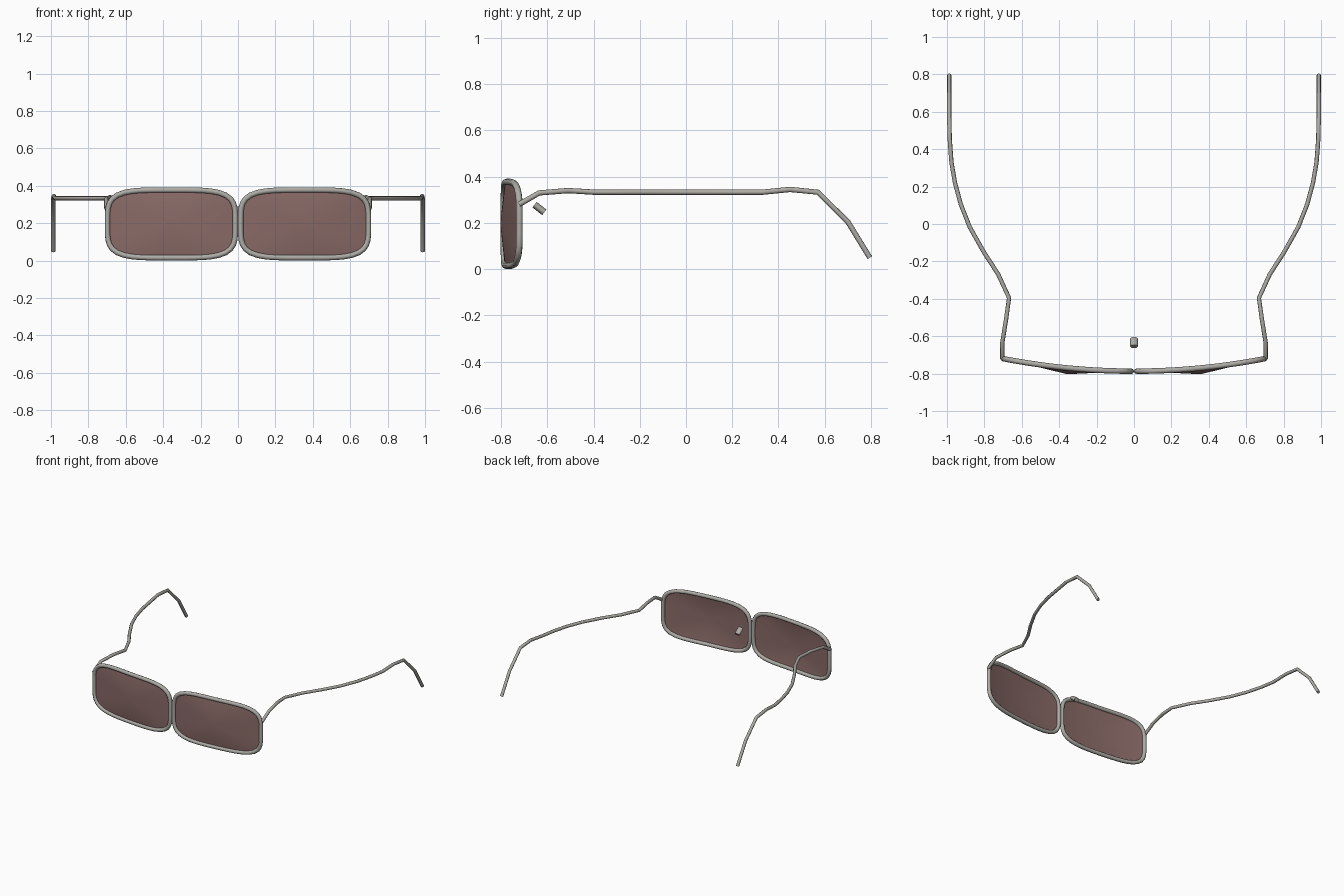
import bpy
import math
from mathutils import Vector

cube = bpy.data.objects.get("Cube")
if cube:
    bpy.data.objects.remove(cube, do_unlink=True)


def material(name, rgb):
    m = bpy.data.materials.new(name)
    m.use_nodes = True
    m.diffuse_color = (*rgb, 1)
    m.node_tree.nodes["Principled BSDF"].inputs["Base Color"].default_value = (*rgb, 1)
    return m


metal = material("warm grey metal", (0.42, 0.41, 0.38))
tint = material("brown lens tint", (0.25, 0.145, 0.135))


def activate(obj):
    bpy.ops.object.select_all(action='DESELECT')
    obj.select_set(True)
    bpy.context.view_layer.objects.active = obj


def tube(name, points, radius, cyclic=False):
    """Round wire swept along a path, turned into a mesh."""
    curve = bpy.data.curves.new(name, 'CURVE')
    curve.dimensions = '3D'
    curve.bevel_depth = radius
    curve.bevel_resolution = 2
    curve.use_fill_caps = not cyclic
    spline = curve.splines.new('POLY')
    spline.points.add(len(points) - 1)
    for p, co in zip(spline.points, points):
        p.co = (*co, 1)
    spline.use_cyclic_u = cyclic
    curve.materials.append(metal)
    obj = bpy.data.objects.new(name, curve)
    bpy.context.collection.objects.link(obj)
    activate(obj)
    bpy.ops.object.convert(target='MESH')
    bpy.ops.object.shade_smooth_by_angle(angle=math.radians(50))
    return obj


def wrap(x):
    """Depth of the front frame, bowed back towards the temples."""
    return -0.787 + 0.067 * (x / 0.7) ** 2


def rim_path(side, count=56, power=4.2):
    """Rounded rectangle outline, bowed in depth."""
    path = []
    for i in range(count):
        a = 2 * math.pi * i / count
        c, s = math.cos(a), math.sin(a)
        r = (abs(c) ** power + abs(s) ** power) ** (-1 / power)
        x = side * 0.356 + 0.342 * r * c
        path.append((x, wrap(x), 0.196 + 0.181 * r * s))
    return path


# Temple arm on the +x side, from hinge to ear tip
ARM = [(0.704, -0.722, 0.28), (0.704, -0.635, 0.33), (0.684, -0.51, 0.34),
       (0.668, -0.395, 0.333), (0.727, -0.267, 0.333), (0.80, -0.155, 0.333),
       (0.878, -0.017, 0.333), (0.926, 0.105, 0.333), (0.957, 0.22, 0.333),
       (0.976, 0.33, 0.333), (0.985, 0.45, 0.345), (0.988, 0.57, 0.333),
       (0.988, 0.70, 0.205), (0.988, 0.795, 0.05)]

for side, label in ((1, "left"), (-1, "right")):
    path = rim_path(side)
    tube(label + "_rim", path, 0.0145, cyclic=True)
    tube(label + "_temple", [(side * x, y, z) for x, y, z in ARM], 0.0115)

    # Lens: shallow fan rising to a point in the middle
    n = len(path)
    verts = path + [(side * 0.356, -0.803, 0.196)]
    mesh = bpy.data.meshes.new(label + "_lens")
    mesh.from_pydata(verts, [], [(i, (i + 1) % n, n) for i in range(n)])
    mesh.materials.append(tint)
    lens = bpy.data.objects.new(label + "_lens", mesh)
    bpy.context.collection.objects.link(lens)
    activate(lens)
    bpy.ops.object.shade_smooth()

# Small nose piece behind the bridge
start, end = Vector((0, -0.655, 0.279)), Vector((0, -0.613, 0.246))
axis = end - start
bpy.ops.mesh.primitive_cylinder_add(vertices=8, radius=0.015, depth=axis.length,
                                    location=(start + end) / 2)
nose = bpy.context.object
nose.name = "nose_piece"
nose.scale.x = 1.4
nose.rotation_euler = axis.to_track_quat('Z', 'Y').to_euler()
nose.data.materials.append(metal)
bpy.ops.object.shade_smooth_by_angle(angle=math.radians(50))
